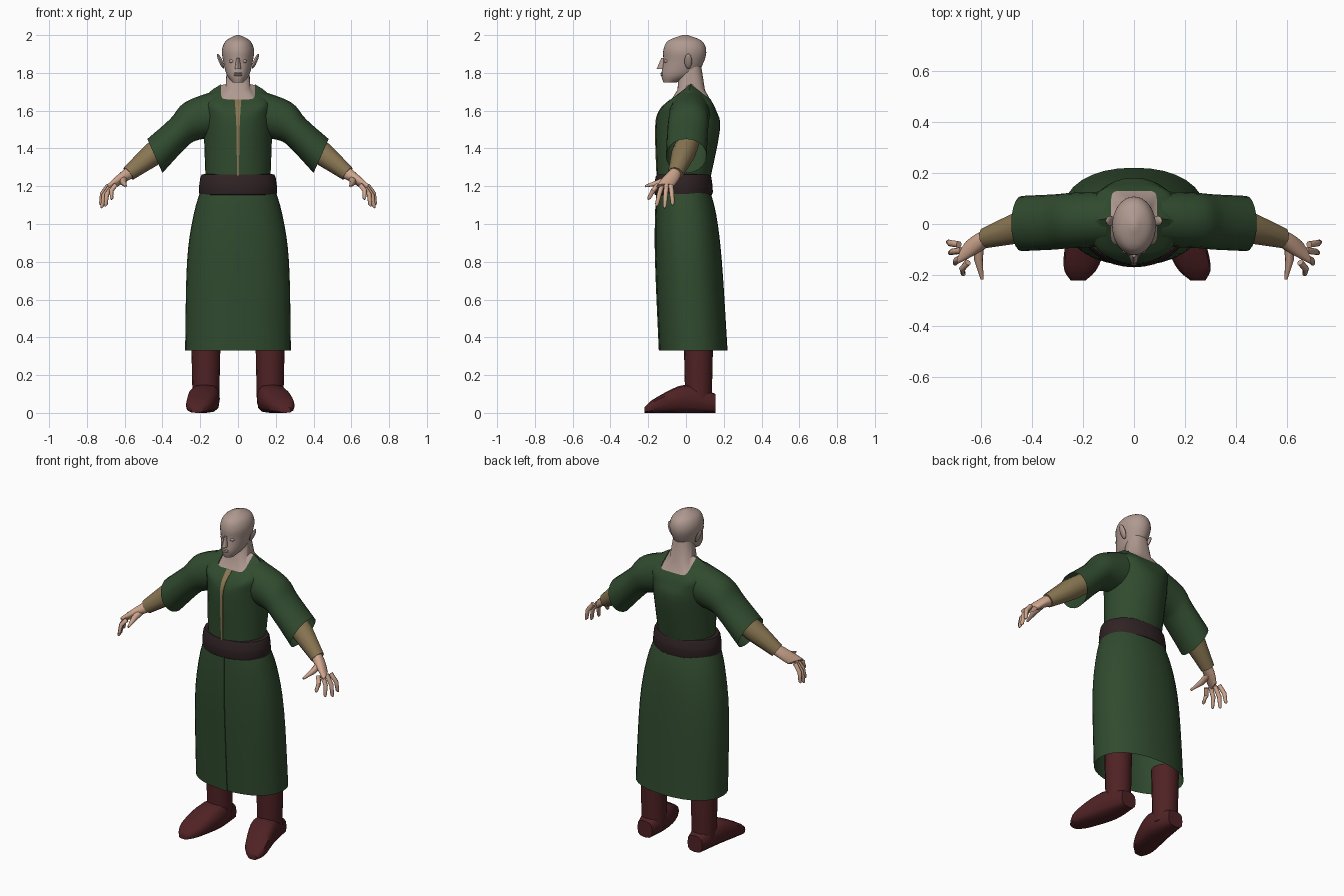
import bpy, bmesh, math
from mathutils import Vector, Matrix

old = bpy.data.objects.get("Cube")
if old:
    bpy.data.objects.remove(old, do_unlink=True)


def material(name, *rgb):
    color = (*rgb, 1)
    mat = bpy.data.materials.new(name)
    mat.use_nodes = True
    mat.diffuse_color = color
    mat.node_tree.nodes["Principled BSDF"].inputs["Base Color"].default_value = color
    return mat


GREEN = material("green cloth", 0.03, 0.07, 0.028)
TAN = material("tan cloth", 0.25, 0.18, 0.085)
BELT = material("dark brown leather", 0.029, 0.016, 0.017)
BOOT = material("dark red leather", 0.08, 0.016, 0.018)
FACE = material("pale skin", 0.43, 0.32, 0.28)
HAND = material("warm skin", 0.62, 0.38, 0.27)


def finish(name, bm, mat):
    """Turn a bmesh into a smooth shaded object with sharp edges kept."""
    bmesh.ops.recalc_face_normals(bm, faces=bm.faces)
    mesh = bpy.data.meshes.new(name)
    bm.to_mesh(mesh)
    bm.free()
    mesh.materials.append(mat)
    obj = bpy.data.objects.new(name, mesh)
    bpy.context.collection.objects.link(obj)
    bpy.ops.object.select_all(action="DESELECT")
    obj.select_set(True)
    bpy.context.view_layer.objects.active = obj
    bpy.ops.object.shade_smooth_by_angle(angle=math.radians(45))


def loft(name, rings, mat, closed=True, capped=True):
    """Skin a list of equal point rings."""
    bm = bmesh.new()
    rows = [[bm.verts.new(point) for point in ring] for ring in rings]
    count = len(rows[0])
    for low, high in zip(rows, rows[1:]):
        for i in range(count if closed else count - 1):
            j = (i + 1) % count
            bm.faces.new((low[i], low[j], high[j], high[i]))
    if capped:
        bm.faces.new(rows[0])
        bm.faces.new(rows[-1])
    finish(name, bm, mat)


def smooth(rows, steps=4):
    """Pass a smooth curve through rows of measurements."""
    rows = [Vector(row) for row in rows]
    last = len(rows) - 1
    result = []
    for i in range(last):
        a, b = rows[i], rows[i + 1]
        leave = (b - rows[max(i - 1, 0)]) / 2
        arrive = (rows[min(i + 2, last)] - a) / 2
        for k in range(steps):
            t = k / steps
            s = 1 - t
            result.append(a + (b - a) * t * t * (3 - 2 * t) + leave * t * s * s - arrive * t * t * s)
    return result + [rows[-1]]


def oval(center, a, b, sides=16, power=2):
    """Superellipse ring spanned by the half axes a and b."""
    def bend(value):
        return math.copysign(abs(value) ** (2 / power), value)

    angles = [math.tau * i / sides for i in range(sides)]
    return [Vector(center) + Vector(a) * bend(math.cos(t)) + Vector(b) * bend(math.sin(t))
            for t in angles]


def level(z, half_width, front, back, power=2, sag=0):
    """Horizontal ring whose front and back hang lower by the sag."""
    middle, depth = (front + back) / 2, (back - front) / 2
    ring = oval((0, middle, z), (half_width, 0, 0), (0, depth, 0), 32, power)
    for point in ring:
        point.z -= sag * abs(point.y - middle) / depth
    return ring


def tube(name, points, radii, mat):
    """Round limb along a few points."""
    rings = []
    for i, (point, radius) in enumerate(zip(points, radii)):
        along = points[min(i + 1, len(points) - 1)] - points[max(i - 1, 0)]
        a = along.cross(Vector((0, 1, 1))).normalized()
        b = along.cross(a).normalized()
        rings.append(oval(point, a * radius, b * radius, 10))
    loft(name, rings, mat)


def ball(name, center, size, mat, lean=0):
    """Ellipsoid, leaning sideways by an angle."""
    bm = bmesh.new()
    place = (Matrix.Translation(center) @ Matrix.Rotation(lean, 4, "Y")
             @ Matrix.Diagonal((*size, 1)))
    bmesh.ops.create_uvsphere(bm, u_segments=12, v_segments=8, radius=1, matrix=place)
    finish(name, bm, mat)


def strip(name, profile, low_width, high_width, mat, lift=0.004):
    """Thin plate that follows the front of a garment."""
    rows = []
    for i, (z, _, front, _, _, sag) in enumerate(profile):
        half = low_width + (high_width - low_width) * i / (len(profile) - 1)
        rows.append([(x, front + y, z - sag) for x, y in
                     ((-half, lift), (-half, -lift), (half, -lift), (half, lift))])
    loft(name, rows, mat, closed=False, capped=False)


# Robe rows: height, half width, front, back, squareness, sag
skirt = smooth([(0.33, 0.28, -0.14, 0.22, 2.2, 0), (0.8, 0.27, -0.16, 0.19, 2.2, 0),
                (1.05, 0.235, -0.16, 0.16, 2.2, 0), (1.2, 0.19, -0.15, 0.12, 2.2, 0)])
torso = smooth([(1.2, 0.17, -0.15, 0.12, 2, 0), (1.5, 0.18, -0.16, 0.18, 2, 0),
                (1.67, 0.17, -0.14, 0.16, 3, 0.07), (1.74, 0.09, -0.08, 0.13, 8, 0.08)])
loft("robe_skirt", [level(*row) for row in skirt], GREEN, capped=False)
loft("robe_torso", [level(*row) for row in torso], GREEN, capped=False)
strip("skirt_front_panel", skirt, 0.026, 0.015, GREEN)
strip("tunic_opening", torso, 0.004, 0.018, TAN)

# Belt: a rounded band swept around the waist
belt = []
for point in oval((0, 0, 0), (0.025, 0, 0), (0, 0.057, 0), 12, 4):
    swell = point.x - point.y / 10
    belt.append(level(1.208 + point.y, 0.18 + swell, -0.142 - swell, 0.115 + swell))
loft("belt", belt + belt[:1], BELT, capped=False)

# Neck spreading into the square collar
loft("neck", [level(1.735, 0.09, -0.08, 0.13, 8, 0.08), level(1.74, 0.065, -0.045, 0.1, 3, 0.03),
              level(1.84, 0.058, -0.035, 0.08)], FACE)

# Head from chin to crown, with nose and mouth
head = smooth([(1.75, 0.03, -0.12, -0.05), (1.79, 0.06, -0.13, 0.05), (1.86, 0.078, -0.12, 0.095),
               (1.92, 0.085, -0.12, 0.107), (1.97, 0.064, -0.095, 0.083), (2, 0.01, -0.02, 0.01)])
loft("head", [level(*row) for row in head], FACE)
loft("nose", [oval((0, -0.13, 1.82), (0.017, 0, 0), (0, 0.026, 0), 8),
              oval((0, -0.12, 1.88), (0.008, 0, 0), (0, 0.01, 0), 8)], FACE)
for lip, z in (("upper_lip", 1.798), ("lower_lip", 1.788)):
    ball(lip, (0, -0.124, z), (0.022, 0.011, 0.006), FACE)

for side, s in (("left", 1), ("right", -1)):
    def at(x, y, z):
        return Vector((s * x, y, z))

    ball(side + "_ear", at(0.092, 0.012, 1.862), (0.01, 0.02, 0.043), FACE, s * 0.4)
    ball(side + "_eyelid", at(0.032, -0.104, 1.862), (0.015, 0.011, 0.01), FACE)

    # Wide sleeve: x and z along its upper and lower outline
    outline = smooth([(0.11, 1.71, 0.11, 1.46), (0.28, 1.645, 0.21, 1.445),
                      (0.36, 1.555, 0.27, 1.41), (0.48, 1.45, 0.4, 1.27)])
    sleeve = []
    for i, (top_x, top_z, low_x, low_z) in enumerate(outline):
        depth = 0.02 * (1 - i / len(outline))
        top, low = at(top_x, depth, top_z), at(low_x, depth, low_z)
        sleeve.append(oval((top + low) / 2, (top - low) / 2, (0, 0.108, 0), 20))
    loft(side + "_sleeve", sleeve, GREEN, capped=False)
    tube(side + "_forearm", [at(0.33, 0.02, 1.46), at(0.45, -0.015, 1.37), at(0.58, -0.055, 1.267)],
         (0.06, 0.063, 0.041), TAN)

    # Palm rows: centre, thickness, breadth
    palm = smooth([(0.56, -0.05, 1.28, 0.02, 0, 0.03, 0, 0.03, 0),
                   (0.62, -0.08, 1.24, 0.016, 0, 0.02, -0.01, 0.045, 0),
                   (0.67, -0.11, 1.2, 0.012, 0, 0.012, -0.02, 0.046, 0)], 3)
    loft(side + "_palm", [oval(at(*row[:3]), at(*row[3:6]), at(*row[6:])) for row in palm], HAND)

    # Fingers fan out from the knuckles
    for i, finger in enumerate(("index", "middle", "ring", "little")):
        t = i / 3
        base = at(0.65, -0.15, 1.205).lerp(at(0.685, -0.08, 1.205), t)
        tip = at(0.73 - 0.06 * (1 - t) ** 2, 0.13 * t - 0.2,
                 1.13 - 0.03 * (t + math.sin(math.pi * t)))
        bend = base.lerp(tip, 0.5) + at(0.012, 0, 0.008)
        tube(f"{side}_{finger}_finger", [base, bend, base.lerp(tip, 0.9), tip],
             (0.013, 0.0125, 0.01, 0.004), HAND)
    tube(side + "_thumb", [at(0.605, -0.075, 1.24), at(0.608, -0.14, 1.22), at(0.594, -0.216, 1.2)],
         (0.02, 0.017, 0.006), HAND)

    # Boot; the left foot is turned out a little further
    loft(side + "_boot_shaft", [oval(at(0.17, 0.066, z), (r, 0, 0), (0, r, 0))
                                for z, r in ((0.05, 0.07), (0.4, 0.078))], BOOT)
    turn = 1 if side == "left" else 0.6
    foot = smooth([(0, 0.157, 0.05, 0.1), (0.01, 0, 0.08, 0.15),
                   (0.06, -0.16, 0.07, 0.08), (0.08, -0.22, 0.03, 0.03)])
    loft(side + "_boot_foot", [oval(at(0.17 + turn * x, y, h / 2), (w, 0, 0), (0, 0, h / 2), 12, 3)
                               for x, y, w, h in foot], BOOT)
